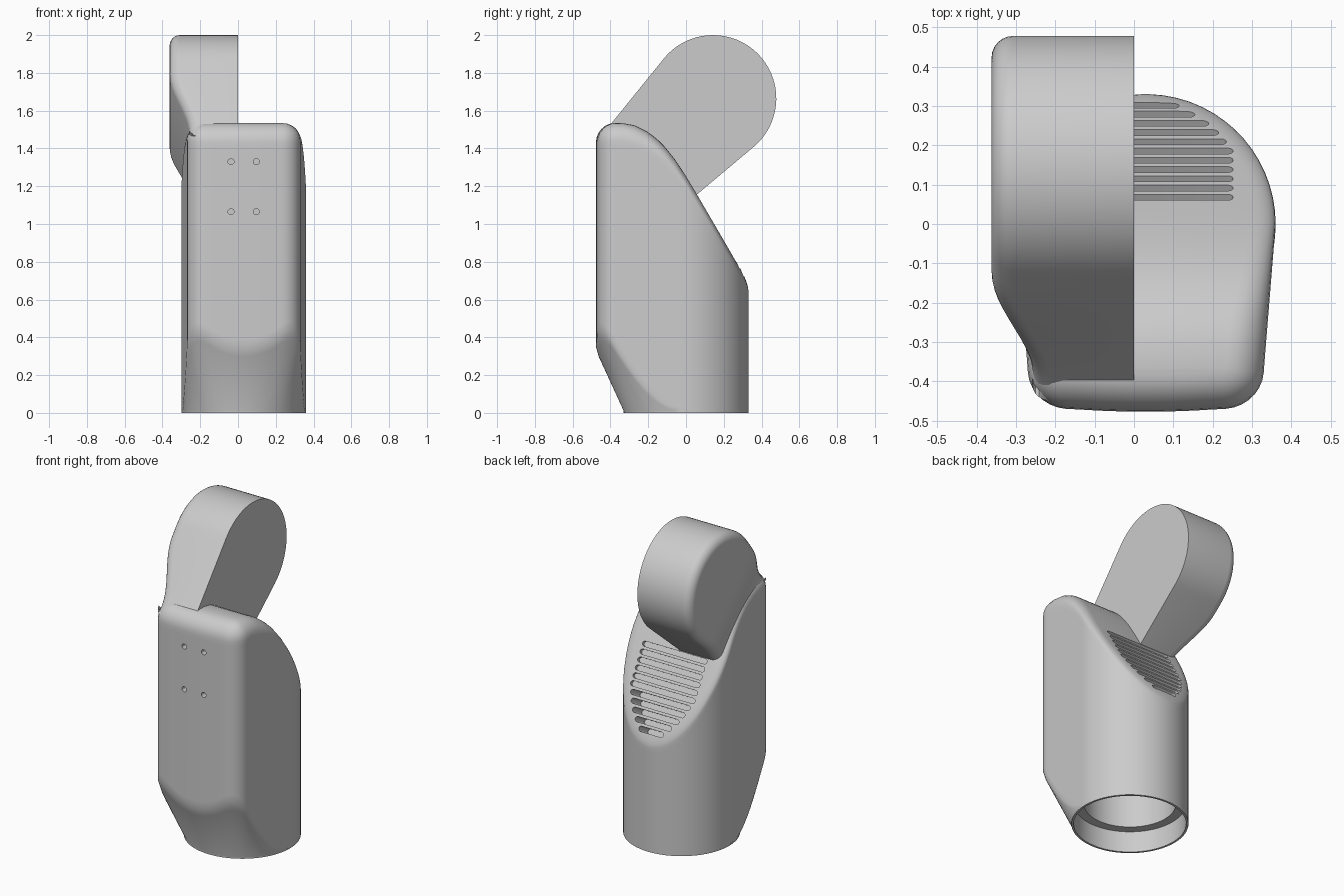
import bpy, bmesh, math
from mathutils import Vector

cube = bpy.data.objects.get("Cube")
if cube:
    bpy.data.objects.remove(cube, do_unlink=True)

grey = bpy.data.materials.new("plain_grey")
grey.use_nodes = True
GREY = (0.6, 0.6, 0.6, 1)
grey.diffuse_color = GREY
grey.node_tree.nodes["Principled BSDF"].inputs["Base Color"].default_value = GREY

CX = 0.03          # body centre line
RAD = 0.33         # radius of the round back and the base
STEPS = 6          # segments in each rounded edge


def make(name, bm):
    bmesh.ops.recalc_face_normals(bm, faces=bm.faces)
    mesh = bpy.data.meshes.new(name)
    bm.to_mesh(mesh)
    bm.free()
    mesh.materials.append(grey)
    ob = bpy.data.objects.new(name, mesh)
    bpy.context.collection.objects.link(ob)
    return ob


def smooth(ob):
    bpy.ops.object.select_all(action='DESELECT')
    ob.select_set(True)
    bpy.context.view_layer.objects.active = ob
    bpy.ops.object.shade_smooth_by_angle(angle=math.radians(32))


def loft(name, rings):
    """Skin equal rings and close both ends with strips between mirrored points."""
    bm = bmesh.new()
    rows = [[bm.verts.new(p) for p in ring] for ring in rings]
    n = len(rows[0])
    for a, b in zip(rows, rows[1:]):
        for i in range(n):
            j = (i + 1) % n
            bm.faces.new((a[i], a[j], b[j], b[i]))
    for row in (rows[0], rows[-1]):
        for i in range(n // 2 - 1):
            bm.faces.new((row[i], row[i + 1], row[n - 2 - i], row[n - 1 - i]))
    return make(name, bm)


def inset(pts, dists):
    """Move the points of a counter-clockwise outline inwards."""
    out = []
    for i, p in enumerate(pts):
        t = (pts[(i + 1) % len(pts)] - pts[i - 1]).normalized()
        out.append(p - Vector((t.y, -t.x)) * dists[i])
    return out


def lerp_table(table, v):
    for (a, fa), (b, fb) in zip(table, table[1:]):
        if v <= b:
            return fa + (fb - fa) * (v - a) / (b - a)
    return table[-1][1]


# Body outline: nearly flat front, rounded corners, tapered sides, round back
half = []
for i in range(6):
    x = 0.02 + 0.175 * i / 6
    half.append(Vector((x, -0.477 + 0.2 * x * x)))
for i in range(8):
    a = math.radians(-86 + 82 * i / 7)
    half.append(Vector((0.195 + 0.105 * math.cos(a), -0.37 + 0.1 * math.sin(a))))
for i in range(1, 12):
    half.append(Vector((0.3, -0.37)).lerp(Vector((RAD, 0)), i / 12))
for i in range(16):
    a = math.radians(88 * i / 15)
    half.append(Vector((RAD * math.cos(a), RAD * math.sin(a))))
outline = half + [Vector((-p.x, p.y)) for p in reversed(half)]

# Side profile of the sloping top
TOP = [(-0.5, 1.525), (-0.41, 1.533), (-0.34, 1.535), (-0.27, 1.522), (-0.2, 1.487),
       (-0.13, 1.43), (-0.06, 1.345), (0, 1.253), (0.05, 1.17), (0.34, 0.673)]


def edge_radius(y):
    return 0.095 - 0.055 * min(1, max(0, (y + 0.25) / 0.4))


def circle(r, z):
    return [(CX + p.x / p.length * r, p.y / p.length * r, z) for p in outline]


def lower(share, lift=0):
    """Cone that widens from the round base to the full outline."""
    ring = []
    for p in outline:
        r = RAD + (p.length - RAD) * share
        q = p / p.length * r
        ring.append((CX + q.x, q.y, max(0.0, p.length - RAD) / 0.46 * share + lift))
    return ring


rings = [circle(0.26, 0.6), circle(0.26, 0.13), circle(0.315, 0.13), circle(0.317, 0),
         circle(RAD, 0), [(x, y, z + 0.01) for x, y, z in lower(0.0)],
         [(x, y, z + 0.01) for x, y, z in lower(0.9)], lower(1, 0.03), lower(1, 0.07)]
radii = [edge_radius(p.y) for p in outline]
for k in range(-1, STEPS + 1):
    a = math.radians(90 * max(k, 0) / STEPS)
    pts = inset(outline, [r * (1 - math.cos(a)) for r in radii])
    drop = 0.03 if k < 0 else 0
    rings.append([(CX + p.x, p.y, lerp_table(TOP, p.y) - r * (1 - math.sin(a)) - drop)
                  for p, r in zip(pts, radii)])
body = loft("body_housing", rings)

# Cutter for the vent slots and the screw holes
cut = bmesh.new()


def add_prism(pts, depth):
    a = [cut.verts.new(p) for p in pts]
    b = [cut.verts.new(p + depth) for p in pts]
    cut.faces.new(a)
    cut.faces.new(b[::-1])
    for i in range(len(a)):
        j = (i + 1) % len(a)
        cut.faces.new((a[j], a[i], b[i], b[j]))


down = Vector((0, 0.29, -0.497)).normalized()
out = Vector((0, 0.497, 0.29)).normalized()
lengths = [0.085, 0.125, 0.16, 0.185, 0.205] + [0.222] * 6
for i, length in enumerate(lengths):
    y = 0.303 - 0.0235 * i
    mid = Vector((CX, y, lerp_table(TOP, y)))
    r = 0.015
    pts = []
    for k in range(14):
        a = math.pi * (k if k < 7 else k - 1) / 6 - math.pi / 2
        side = 1 if k < 7 else -1
        pts.append(mid + out * 0.03 + down * r * math.sin(a)
                   + Vector((side * (length - r) + r * math.cos(a), 0, 0)))
    add_prism(pts, out * -(0.14 if i < 5 else 0.05))
for x in (-0.067, 0.067):
    for z in (1.065, 1.33):
        ring = [Vector((CX + x + 0.016 * math.cos(k * math.pi / 8), -0.52,
                        z + 0.016 * math.sin(k * math.pi / 8))) for k in range(16)]
        add_prism(ring, Vector((0, 0.08, 0)))
cutter = make("slot_cutter", cut)
cutter.hide_render = True
mod = body.modifiers.new("slots", 'BOOLEAN')
mod.operation = 'DIFFERENCE'
mod.solver = 'EXACT'
mod.object = cutter
bpy.ops.object.select_all(action='DESELECT')
body.select_set(True)
bpy.context.view_layer.objects.active = body
bpy.ops.object.modifier_apply(modifier=mod.name)
bpy.data.objects.remove(cutter, do_unlink=True)
smooth(body)

# Arm: tapered bar with a round end, flat on its inner side, rounded on its outer side
ARM_R, TILT, TAPER = 0.335, math.radians(45.5), math.radians(5.5)
axis = Vector((math.cos(TILT), math.sin(TILT)))
across = Vector((-axis.y, axis.x))
centre = Vector((0.143, 1.665))
s_tan, w_tan = -ARM_R * math.sin(TAPER), ARM_R * math.cos(TAPER)
side = []
for i in range(16):
    s = -0.56 + (s_tan + 0.56) * i / 16
    side.append(Vector((s, -w_tan - (s - s_tan) * math.tan(TAPER))))
for i in range(24):
    a = -math.pi / 2 - TAPER + math.radians(93) * i / 23
    side.append(Vector((ARM_R * math.cos(a), ARM_R * math.sin(a))))
arm_line = side + [Vector((p.x, -p.y)) for p in reversed(side)]


def outer_x(s):
    t = min(1, max(0, (s + 0.5) / 0.4))
    return -0.258 - 0.104 * t * t * (3 - 2 * t)


def arm_point(p, x):
    q = centre + axis * p.x + across * p.y
    return (x, q.x, q.y)


EDGE = 0.055
arm_rings = [[arm_point(p, 0) for p in arm_line]]
for k in range(STEPS + 1):
    a = math.radians(90 * k / STEPS)
    pts = inset(arm_line, [EDGE * (1 - math.cos(a))] * len(arm_line))
    arm_rings.append([arm_point(p, outer_x(p.x) + EDGE * (1 - math.sin(a))) for p in pts])
smooth(loft("angled_arm", arm_rings))
